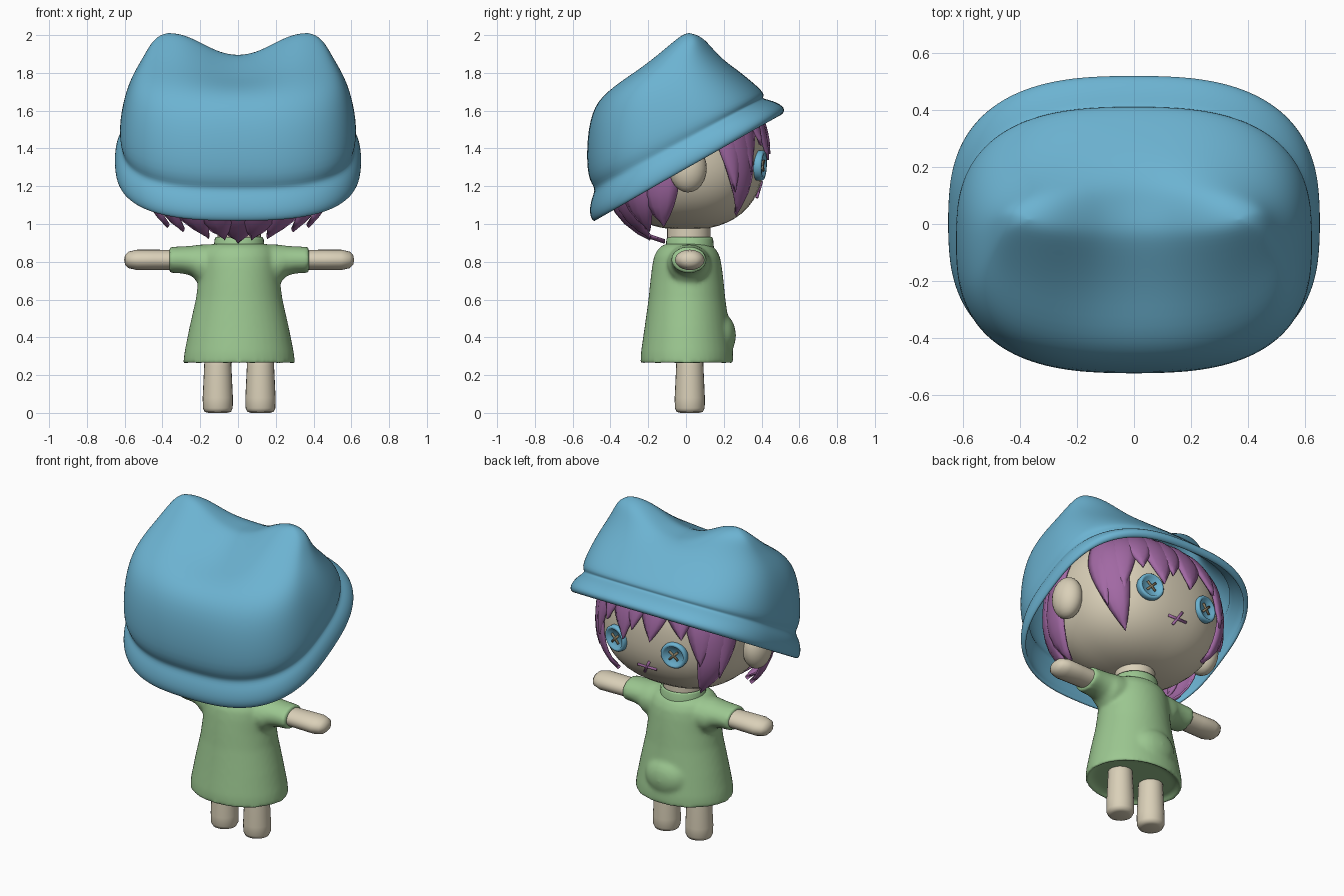
import bpy, bmesh, math
from mathutils import Vector as V

if "Cube" in bpy.data.objects:
    bpy.data.objects.remove(bpy.data.objects["Cube"])


def material(name, rgb):
    m = bpy.data.materials.new(name)
    m.diffuse_color = (*rgb, 1)
    m.use_nodes = True
    m.node_tree.nodes["Principled BSDF"].inputs["Base Color"].default_value = m.diffuse_color
    return m


BLUE = material("blue_felt", (.15, .45, .64))
GREEN = material("green_cloth", (.33, .57, .28))
PURPLE = material("purple_hair", (.36, .14, .37))
SKIN = material("skin_cloth", (.70, .63, .48))
THREAD = material("thread", (.25, .20, .12))
CX = .006  # body centre line


def ring(c, u, v, n=32, p=2.0):
    """Superellipse loop round c with half axes u and v."""
    c, u, v, pts = V(c), V(u), V(v), []
    for i in range(n):
        t = 2 * math.pi * i / n
        a, b = math.cos(t), math.sin(t)
        pts.append(c + u * math.copysign(abs(a) ** (2 / p), a)
                   + v * math.copysign(abs(b) ** (2 / p), b))
    return pts


def ball(c, rx, ry, rz):
    """Loops of an ellipsoid."""
    c, rows = V(c), []
    for e in range(-90, 91, 15):
        k, h = math.cos(math.radians(e)), math.sin(math.radians(e))
        rows.append(ring(c + V((0, 0, rz * h)), (rx * k, 0, 0), (0, ry * k, 0), 24))
    return rows


def loft(name, rings, mat, closed=True, cap0=False, cap1=False, subsurf=0, solid=0):
    """Skin a row of loops, merge collapsed loops, smooth."""
    bm = bmesh.new()
    rows = [[bm.verts.new(p) for p in r] for r in rings]
    n = len(rows[0])
    for r0, r1 in zip(rows, rows[1:]):
        for i in range(n if closed else n - 1):
            j = (i + 1) % n
            bm.faces.new((r0[i], r0[j], r1[j], r1[i]))
    if cap0:
        bm.faces.new(rows[0])
    if cap1:
        bm.faces.new(rows[-1])
    bmesh.ops.remove_doubles(bm, verts=bm.verts, dist=1e-4)
    bmesh.ops.recalc_face_normals(bm, faces=bm.faces)
    for f in bm.faces:
        f.smooth = True
    me = bpy.data.meshes.new(name)
    bm.to_mesh(me)
    bm.free()
    me.materials.append(mat)
    ob = bpy.data.objects.new(name, me)
    bpy.context.collection.objects.link(ob)
    if solid:
        m = ob.modifiers.new("thickness", 'SOLIDIFY')
        m.thickness, m.offset = solid, -1
    if subsurf:
        m = ob.modifiers.new("smooth", 'SUBSURF')
        m.levels = m.render_levels = subsurf
    return ob


def stick(name, a, b, r, mat):
    a, b = V(a), V(b)
    d = (b - a).normalized()
    u = d.orthogonal().normalized()
    w = d.cross(u)
    loft(name, [ring(p, u * r, w * r, 8) for p in (a, b)], mat, cap0=True, cap1=True)


# Head: slightly boxy ellipsoid, shared by the hair
HC, HR, HP = V((0, 0, 1.37)), V((.48, .415, .40)), 2.4


def direction(a, e):
    a, e = math.radians(a), math.radians(e)
    return V((math.sin(a) * math.cos(e), math.cos(a) * math.cos(e), math.sin(e)))


def surf(d, s=1.0):
    k = s / sum(abs(x) ** HP for x in d) ** (1 / HP)
    return HC + V((HR.x * d.x, HR.y * d.y, HR.z * d.z)) * k


loft("head", [[surf(direction(a, e)) for a in range(0, 360, 8)]
              for e in range(-90, 91, 6)], SKIN)


# Hair locks: tapered strips lying on the head surface
def lock(name, a0, e0, a1, e1, width, s0=1.05, s1=1.1, power=1.6):
    rows, n = [], 12
    for k in range(n + 1):
        t = k / n
        c = direction(a0 + (a1 - a0) * t, e0 + (e1 - e0) * t)
        t2 = t + .01
        tan = direction(a0 + (a1 - a0) * t2, e0 + (e1 - e0) * t2) - c
        side = tan.cross(c).normalized()
        w = width * (.75 + .5 * t if t < .5 else 1 - (2 * t - 1) ** power)
        s = s0 + (s1 - s0) * t * t
        rows.append([surf(c + side * w * j, s - .03 * j * j) for j in (-1, -.5, 0, .5, 1)])
    loft(name, rows, PURPLE, closed=False, solid=.012)


for i in range(9):
    off = -76 + 19 * i
    lock("back_hair_lock", 180 + off, 40, 180 + off * .92,
         -77 + .36 * abs(off) + 3 * (i % 2), .24, 1.05 + .015 * (i % 2), 1.2, 2.4)
for a0, a1, e1, w in ((-46, -40, -14, .21), (-24, -28, 6, .19), (-10, -6, 0, .19),
                      (8, 8, 6, .16), (22, 15, -4, .19), (36, 30, 6, .17), (50, 42, -12, .20)):
    lock("fringe_lock", a0, 60, a1, e1, w, 1.05, 1.08)
for s in (-1, 1):
    lock("side_lock", s * 62, 50, s * 43, -43, .23, 1.06, 1.1)
    lock("thin_side_lock", s * 66, 50, s * 54, -25, .16, 1.05, 1.1)

# Ears, button eyes
for s in (-1, 1):
    loft("ear", ball((s * .505, .01, 1.295), .08, .10, .128), SKIN)
    c, nrm = V((s * .20 + CX, .388, 1.31)), V((s * .2, 1, -.05)).normalized()
    u = V((0, 0, 1)).cross(nrm).normalized()
    w = nrm.cross(u)
    loft("button_eye", [ring(c + nrm * h, u * r, w * r) for r, h in
                        ((.08, -.03), (.08, .018), (.074, .026), (.062, .026),
                         (.056, .014), (0, .014))], BLUE, cap0=True)
    for k in (-1, 1):
        d = (u + w * k) * .026
        stick("eye_thread", c + nrm * .018 - d, c + nrm * .018 + d, .007, THREAD)

# Stitched mouth
stick("mouth_stitch", (-.065, .385, 1.18), (.065, .385, 1.18), .008, PURPLE)
stick("mouth_cross_stitch", (-.025, .40, 1.225), (.025, .375, 1.14), .008, PURPLE)

# Hat: tilted loops (back y, back z, front y, front z, half width, dip)
HAT = ((-.495, 1.01, .505, 1.57, .645, 0), (-.515, 1.06, .535, 1.615, .658, 0),
       (-.50, 1.14, .46, 1.655, .64, 0), (-.475, 1.19, .395, 1.665, .605, 0),
       (-.525, 1.235, .425, 1.685, .633, 0), (-.527, 1.46, .36, 1.745, .616, 0),
       (-.49, 1.63, .28, 1.81, .585, 0), (-.40, 1.735, .215, 1.875, .545, .02),
       (-.25, 1.83, .165, 1.935, .50, .06), (-.10, 1.955, .12, 1.985, .455, .10),
       (-.035, 2.008, .07, 2.008, .40, .12), (.015, 2.012, .015, 2.012, .35, .12))
rows = []
for yb, zb, yf, zf, w, dip in HAT:
    r = ring((0, (yb + yf) / 2, (zb + zf) / 2), (w, 0, 0),
             (0, (yf - yb) / 2, (zf - zb) / 2), 48, 2.7)
    for p in r:
        if abs(p.x) < .36:
            p.z -= dip * math.cos(math.pi / 2 * p.x / .36) ** 2
    rows.append(r)
loft("hat", rows, BLUE, subsurf=2, solid=.025)

# Neck and collar
loft("neck", [ring((CX, .015, z), (.115, 0, 0), (0, .115, 0)) for z in (.85, 1.03)], SKIN)
loft("collar", [ring((CX, .02, z), (r, 0, 0), (0, r * .95, 0)) for z, r in
                ((.87, .135), (.92, .13), (.93, .124), (.925, .116), (.88, .114))], GREEN)

# Dress (z, half width, half depth), blended with sleeves and a pocket bump
DRESS = ((.285, .26, .215), (.26, .283, .235), (.264, .296, .246), (.32, .29, .244),
         (.45, .264, .225), (.60, .230, .204), (.70, .216, .194), (.78, .212, .184),
         (.83, .207, .174), (.87, .187, .152), (.893, .15, .12), (.90, .09, .08))
dress = loft("dress", [ring((CX, .005, z), (w, 0, 0), (0, d, 0), 40) for z, w, d in DRESS],
             GREEN, cap0=True, cap1=True)
SLEEVE = ((.08, .79, .10, .12), (.19, .79, .103, .115), (.22, .79, .10, .11), (.25, .805, .08, .10),
          (.30, .81, .072, .095), (.37, .81, .069, .093))
parts = [dress, loft("pocket", ball((CX, .18, .41), .14, .085, .12), GREEN)]
for s in (-1, 1):
    parts.append(loft("sleeve", [ring((s * x + CX, .015, z), (0, d, 0), (0, 0, h))
                                 for x, z, h, d in SLEEVE], GREEN, cap0=True, cap1=True))
for ob in parts:
    ob.select_set(True)
bpy.context.view_layer.objects.active = dress
bpy.ops.object.join()
m = dress.modifiers.new("blend", 'REMESH')
m.mode, m.voxel_size, m.use_smooth_shade = 'VOXEL', .012, True
m = dress.modifiers.new("soften", 'SMOOTH')
m.factor, m.iterations = .5, 10

# Arms and legs
ARM = ((.25, .052, .07), (.45, .054, .075), (.54, .054, .078), (.585, .044, .062),
       (.604, .025, .035), (.609, 0, 0))
LEG = ((0, .05), (.006, .07), (.025, .079), (.08, .08), (.25, .072), (.36, .068))
for s in (-1, 1):
    loft("arm", [ring((s * x + CX, .02, .81), (0, d, 0), (0, 0, h), 24) for x, h, d in ARM], SKIN)
    loft("leg", [ring((s * .113 + CX, .02, z), (r, 0, 0), (0, r, 0), 24) for z, r in LEG],
         SKIN, cap0=True, cap1=True)
